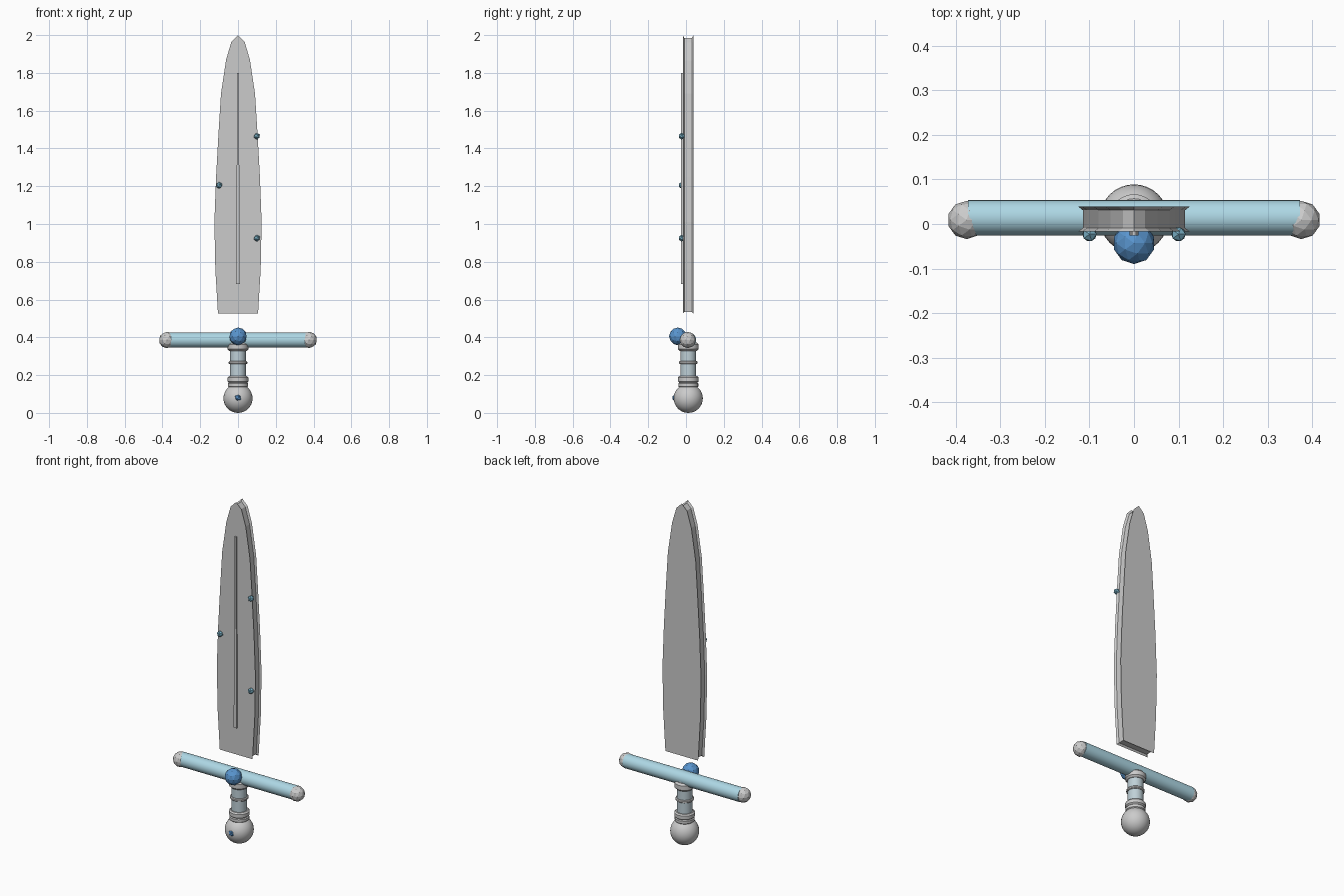
import bpy, bmesh, math

if "Cube" in bpy.data.objects:
    bpy.data.objects.remove(bpy.data.objects["Cube"])

CY = 0.012  # depth of the hilt axis


def material(name, rgb):
    m = bpy.data.materials.new(name)
    m.diffuse_color = (*rgb, 1)
    m.use_nodes = True
    m.node_tree.nodes["Principled BSDF"].inputs["Base Color"].default_value = m.diffuse_color
    return m


PALE = material("pale_blue", (0.42, 0.68, 0.78))
BLUE = material("gem_blue", (0.10, 0.30, 0.62))
TEAL = material("stud_teal", (0.20, 0.45, 0.58))
WRAP = material("grip_grey_blue", (0.52, 0.63, 0.68))


def finish(name, mat=None, smooth=False):
    ob = bpy.context.object
    ob.name = name
    if mat:
        ob.data.materials.append(mat)
    if smooth:
        bpy.ops.object.shade_smooth_by_angle(angle=math.radians(35))
    return ob


def gem(name, loc, r, mat=None, sub=2):
    bpy.ops.mesh.primitive_ico_sphere_add(subdivisions=sub, radius=r, location=loc)
    return finish(name, mat)


def layered(name, layers):
    """Solid made from matching xz outlines, each at its own depth y."""
    bm = bmesh.new()
    rings = [[bm.verts.new((x, y, z)) for x, z in pts] for pts, y in layers]
    bm.faces.new(rings[0])
    bm.faces.new(rings[-1][::-1])
    n = len(rings[0])
    for a, b in zip(rings, rings[1:]):
        for i in range(n):
            j = (i + 1) % n
            bm.faces.new((a[i], b[i], b[j], a[j]))
    bmesh.ops.recalc_face_normals(bm, faces=bm.faces)
    me = bpy.data.meshes.new(name)
    bm.to_mesh(me)
    bm.free()
    ob = bpy.data.objects.new(name, me)
    bpy.context.collection.objects.link(ob)
    return ob


def lathe(name, profile, mat=None, seg=24):
    """Revolve (radius, z) points about the hilt axis."""
    bm = bmesh.new()
    rings = [[bm.verts.new((r * math.cos(2 * math.pi * i / seg),
                            CY + r * math.sin(2 * math.pi * i / seg), z))
              for i in range(seg)] for r, z in profile]
    for a, b in zip(rings, rings[1:]):
        for i in range(seg):
            j = (i + 1) % seg
            bm.faces.new((a[i], a[j], b[j], b[i]))
    bm.faces.new(rings[0][::-1])
    bm.faces.new(rings[-1])
    me = bpy.data.meshes.new(name)
    bm.to_mesh(me)
    bm.free()
    ob = bpy.data.objects.new(name, me)
    bpy.context.collection.objects.link(ob)
    bpy.ops.object.select_all(action='DESELECT')
    ob.select_set(True)
    bpy.context.view_layer.objects.active = ob
    return finish(name, mat, True)


# blade: flat faces with an undercut rim all round
half = [(.106, .525), (.12, .76), (.125, 1.01), (.116, 1.25), (.102, 1.5),
        (.09, 1.69), (.063, 1.87), (.035, 1.965)]
outline = half + [(0, 2.0)] + [(-x, z) for x, z in reversed(half)]
inner = [(x - math.copysign(.01, x) if x else 0,
          min(max(z, .535), 1.985 if x == 0 else z - .004 if z > 1.8 else z))
         for x, z in outline]
inner = [(x, max(z, .535)) for x, z in inner]
layered("blade", [(outline, -.017), (inner, -.009), (inner, .031), (outline, .039)])

# raised tapering rib on the front of the blade
rib = [(.01, .682), (.004, 1.8), (-.004, 1.8), (-.01, .682)]
layered("blade_rib", [(rib, -.026), (rib, -.012)])

# studs on the blade edges
for i, (x, z) in enumerate([(.1, 1.465), (-.1, 1.205), (.1, .925)]):
    gem(f"blade_stud_{i + 1}", (x, -.023, z), .018, TEAL, 1)

# crossguard with faceted end caps
bpy.ops.mesh.primitive_cylinder_add(vertices=24, radius=.04, depth=.745,
                                    location=(0, .014, .386),
                                    rotation=(0, math.pi / 2, 0))
finish("crossguard", PALE, True)
for side, s in (("left", -1), ("right", 1)):
    gem(f"guard_cap_{side}", (s * .376, .009, .386), .043)
gem("guard_gem", (0, -.043, .405), .047, BLUE)

# grip and its rings
lathe("grip", [(.042, .12), (.042, .38)], WRAP)


def ring(name, z0, z1, r, b):
    lathe(name, [(.04, z0), (r - b, z0), (r, z0 + b), (r, z1 - b), (r - b, z1), (.04, z1)])


ring("upper_collar", .327, .373, .055, .01)
ring("middle_ring", .258, .274, .049, .004)
ring("lower_collar", .16, .194, .055, .007)
ring("pommel_collar", .135, .162, .053, .006)

# pommel with a small gem
bpy.ops.mesh.primitive_uv_sphere_add(segments=32, ring_count=16, radius=.077,
                                     location=(0, CY, .077))
finish("pommel", None, True)
gem("pommel_gem", (0, -.053, .08), .021, BLUE, 1)
